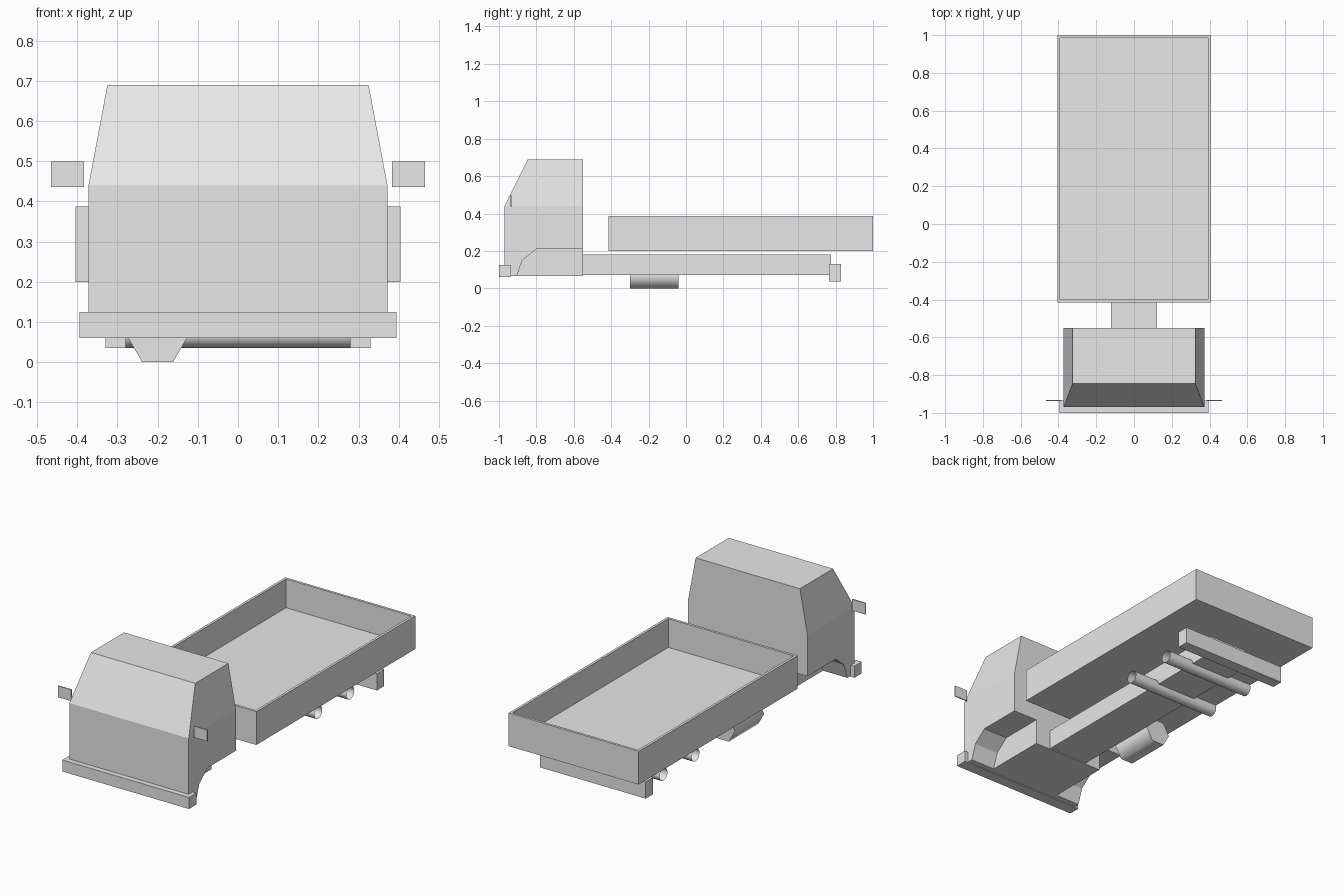
import bpy
import bmesh
from math import cos, sin, pi, radians
from mathutils import Vector

cube = bpy.data.objects.get("Cube")
if cube:
    bpy.data.objects.remove(cube, do_unlink=True)

GREY = (0.8, 0.8, 0.8, 1.0)
paint = bpy.data.materials.new("light_grey")
paint.use_nodes = True
paint.diffuse_color = GREY
paint.node_tree.nodes["Principled BSDF"].inputs["Base Color"].default_value = GREY


def finish(name, bm):
    """Turn a bmesh into a painted object."""
    bmesh.ops.recalc_face_normals(bm, faces=bm.faces)
    mesh = bpy.data.meshes.new(name)
    bm.to_mesh(mesh)
    bm.free()
    mesh.materials.append(paint)
    obj = bpy.data.objects.new(name, mesh)
    bpy.context.collection.objects.link(obj)
    return obj


def activate(obj):
    bpy.ops.object.select_all(action="DESELECT")
    obj.select_set(True)
    bpy.context.view_layer.objects.active = obj


def loft(name, rings, caps=True):
    """Skin a list of equal-length point rings."""
    bm = bmesh.new()
    loops = [[bm.verts.new(p) for p in ring] for ring in rings]
    for low, high in zip(loops, loops[1:]):
        for i in range(len(low)):
            j = (i + 1) % len(low)
            bm.faces.new((low[i], low[j], high[j], high[i]))
    if caps:
        bm.faces.new(loops[0])
        bm.faces.new(loops[-1])
    return finish(name, bm)


def rect(x, y0, y1, z):
    return [(-x, y0, z), (x, y0, z), (x, y1, z), (-x, y1, z)]


def box(name, x0, x1, y0, y1, z0, z1):
    ring = [(x0, y0), (x1, y0), (x1, y1), (x0, y1)]
    return loft(name, [[(x, y, z) for x, y in ring] for z in (z0, z1)])


def polygon(sides, radius, a, b):
    return [(a + radius * cos(2 * pi * i / sides), b + radius * sin(2 * pi * i / sides))
            for i in range(sides)]


def smooth(obj):
    activate(obj)
    bpy.ops.object.shade_smooth_by_angle(angle=radians(65))


# Cab shell, with the upper half tapering to the roof
BACK = -0.55
cab = loft("cab", [rect(0.372, -0.97, BACK, 0.065),
                   rect(0.372, -0.97, BACK, 0.44),
                   rect(0.325, -0.845, BACK, 0.69)])

# Front wheel arches cut out of both lower sides
arch = [(-0.925, 0.01), (-0.905, 0.065), (-0.875, 0.15), (-0.80, 0.21), (-0.5, 0.21), (-0.5, 0.01)]
for side in (1, -1):
    cutter = loft("arch_cutter", [[(side * x, y, z) for y, z in arch] for x in (0.22, 0.5)])
    cutter.hide_render = True
    cut = cab.modifiers.new("arch", "BOOLEAN")
    cut.object = cutter
    cut.solver = "EXACT"
    activate(cab)
    bpy.ops.object.modifier_apply(modifier=cut.name)
    bpy.data.objects.remove(cutter, do_unlink=True)

# Side mirrors
for name, side in (("left_mirror", 1), ("right_mirror", -1)):
    x0, x1 = sorted((side * 0.383, side * 0.465))
    box(name, x0, x1, -0.938, -0.932, 0.436, 0.5)

# Bumpers and chassis beam
box("front_bumper", -0.395, 0.395, -1.0, -0.935, 0.06, 0.125)
box("rear_bumper", -0.33, 0.33, 0.765, 0.83, 0.036, 0.13)
box("chassis", -0.123, 0.123, BACK - 0.01, 0.775, 0.07, 0.18)

# Open cargo bed: a box whose top is inset and pushed down
bed = box("cargo_bed", -0.405, 0.405, -0.415, 1.0, 0.2, 0.387)
bm = bmesh.new()
bm.from_mesh(bed.data)
top = max(bm.faces, key=lambda f: f.calc_center_median().z)
bmesh.ops.inset_individual(bm, faces=[top], thickness=0.02)
floor = bmesh.ops.extrude_discrete_faces(bm, faces=[top])["faces"][0]
bmesh.ops.translate(bm, verts=floor.verts, vec=Vector((0, 0, -0.162)))
bm.to_mesh(bed.data)
bm.free()

# Hexagonal fuel tank beside the chassis
hexagon = polygon(6, 0.077, -0.2, 0.067)
smooth(loft("fuel_tank", [[(x, y, z) for x, z in hexagon] for y in (-0.3, -0.04)]))

# Open tubular rear axles
for name, y0 in (("middle_axle", 0.315), ("rear_axle", 0.6)):
    circle = polygon(16, 0.035, y0, 0.071)
    smooth(loft(name, [[(x, y, z) for y, z in circle] for x in (-0.28, 0.28)], caps=False))
